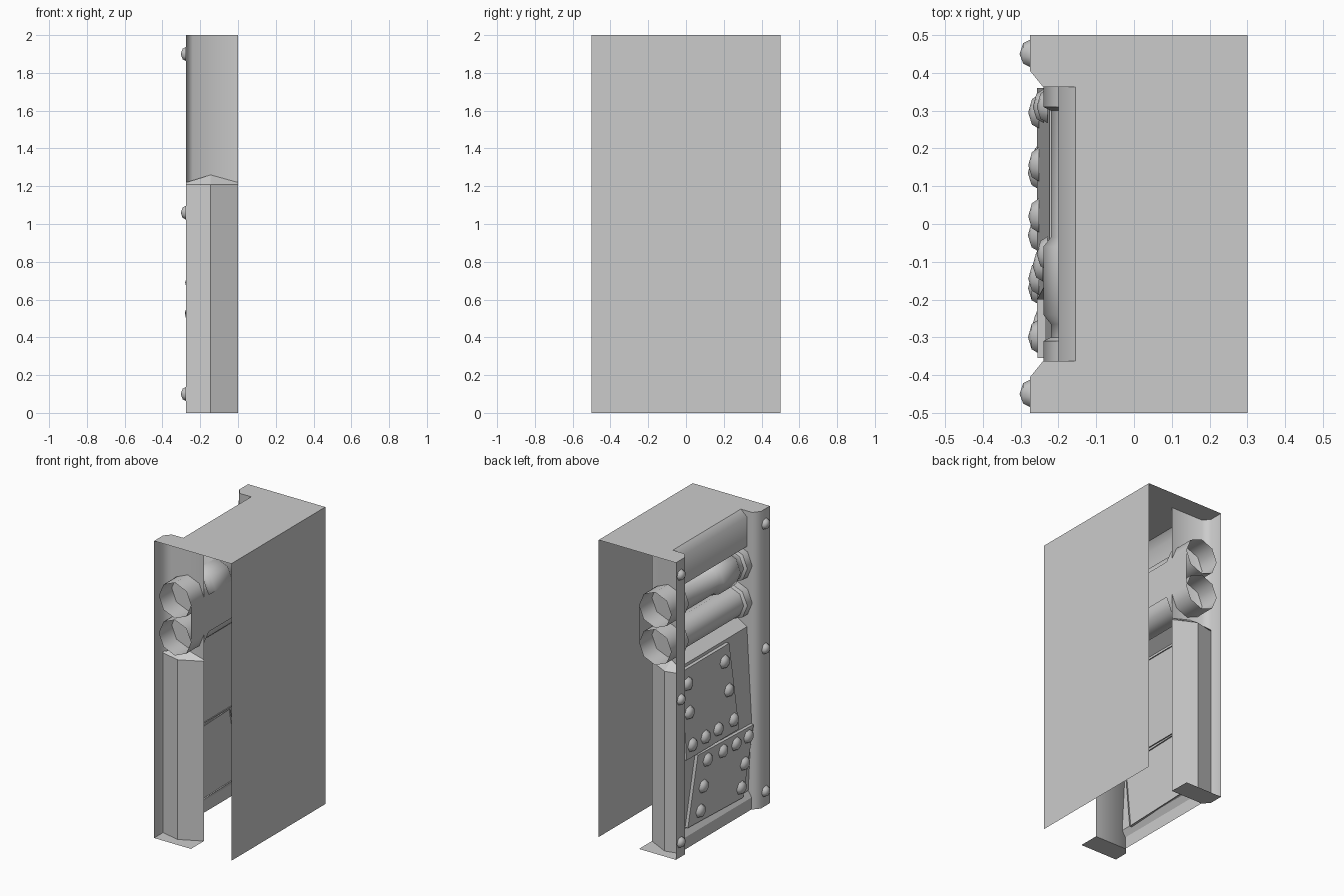
import bpy, bmesh, math

if "Cube" in bpy.data.objects:
    bpy.data.objects.remove(bpy.data.objects["Cube"])


def finish(name, bm, smooth=None):
    bmesh.ops.remove_doubles(bm, verts=bm.verts, dist=0.0005)
    bmesh.ops.recalc_face_normals(bm, faces=bm.faces)
    mesh = bpy.data.meshes.new(name)
    bm.to_mesh(mesh)
    bm.free()
    ob = bpy.data.objects.new(name, mesh)
    bpy.context.collection.objects.link(ob)
    if smooth:
        bpy.context.view_layer.objects.active = ob
        ob.select_set(True)
        bpy.ops.object.shade_smooth_by_angle(angle=math.radians(smooth))
        ob.select_set(False)
    return ob


def polygon(bm, pts):
    bm.faces.new([bm.verts.new(p) for p in pts])


def strip(bm, a, b):
    """Open sheet between two matching point rows."""
    for i in range(len(a) - 1):
        polygon(bm, [a[i], a[i + 1], b[i + 1], b[i]])


def sheet_along_y(name, xz, y0, y1, smooth=None):
    bm = bmesh.new()
    strip(bm, [(x, y0, z) for x, z in xz], [(x, y1, z) for x, z in xz])
    return finish(name, bm, smooth)


def lathe_y(name, profile, cx, cz, sides=8):
    """Open tube around a y axis; profile is (y, radius)."""
    bm = bmesh.new()
    rings = []
    for i in range(sides + 1):
        a = 2 * math.pi * i / sides
        rings.append([(cx + r * math.cos(a), y, cz + r * math.sin(a)) for y, r in profile])
    for a, b in zip(rings, rings[1:]):
        strip(bm, a, b)
    return finish(name, bm, 46)


def rivet(name, x, y, z, r=0.04, h=0.028, sides=7):
    """Low dome facing -x."""
    bm = bmesh.new()
    rows = [(1.0, 0.0), (0.75, 0.65)]
    rings = []
    for i in range(sides + 1):
        a = 2 * math.pi * i / sides
        rings.append([(x - h * k, y + r * s * math.cos(a), z + r * s * math.sin(a)) for s, k in rows])
    for a, b in zip(rings, rings[1:]):
        strip(bm, a, b)
        polygon(bm, [a[-1], b[-1], (x - h, y, z)])
    finish(name, bm, 60)


# Back wall
sheet_along_y("back_wall", [(0.3, 0), (0.3, 2)], -0.5, 0.5)

# Top plate: full width over the pillars, set back between them
bm = bmesh.new()
polygon(bm, [(0.3, -0.5, 2), (0.3, 0.5, 2), (-0.275, 0.5, 2), (-0.275, 0.405, 2),
             (-0.24, 0.362, 2), (-0.155, 0.362, 2), (-0.155, -0.362, 2),
             (-0.24, -0.362, 2), (-0.275, -0.405, 2), (-0.275, -0.5, 2)])
finish("top_plate", bm)

# Bevelled upper fascia and gently bowed main panel with a sill
sheet_along_y("upper_fascia", [(-0.155, 2), (-0.2, 1.96), (-0.2, 1.76), (-0.12, 1.76)],
              -0.362, 0.362, 60)
sheet_along_y("main_panel", [(-0.12, 1.27), (-0.2, 1.22), (-0.235, 0.6), (-0.21, 0.12),
                             (-0.235, 0.08), (-0.235, 0)], -0.362, 0.362)

# Side pillars: outer strip, chamfer, inner wall, foot and inner column
for s, side in ((1, "left"), (-1, "right")):
    plan = [(-0.275, 0.5 * s), (-0.275, 0.405 * s), (-0.24, 0.362 * s), (0, 0.362 * s)]
    bm = bmesh.new()
    strip(bm, [(x, y, 0) for x, y in plan], [(x, y, 2) for x, y in plan])
    polygon(bm, [(x, y, 0) for x, y in plan] + [(0, 0.5 * s, 0)])
    finish("pillar_" + side, bm, 60)
    # column faces end in a short slope that runs back to the wall
    col = [(-0.275, 0.405 * s), (-0.145, 0.435 * s), (0, 0.362 * s)]
    bm = bmesh.new()
    top = [(x, y, 1.21) for x, y in col]
    strip(bm, [(x, y, 0) for x, y in col], top)
    strip(bm, top, [(-0.275, 0.405 * s, 1.22), (-0.145, 0.362 * s, 1.26), (0, 0.362 * s, 1.22)])
    finish("pillar_column_" + side, bm)
    for z in (0.1, 1.06, 1.9):
        rivet("pillar_rivet", -0.275, 0.45 * s, z, 0.038)

# Two pipes with wide collars; the upper one has an extra coupling
wide, thin = 0.12, 0.1
lathe_y("upper_pipe", [(-0.5, wide), (-0.31, wide), (-0.3, thin), (-0.265, thin), (-0.24, wide),
                       (-0.06, wide), (-0.035, thin), (0.3, thin), (0.31, wide), (0.5, wide)],
        -0.12, 1.64)
lathe_y("lower_pipe", [(-0.5, wide), (-0.31, wide), (-0.3, thin), (0.3, thin),
                       (0.31, wide), (0.5, wide)], -0.12, 1.39)
sheet_along_y("pipe_backing", [(0, 1.39), (0, 1.64)], -0.5, 0.5)


def patch_x(z):
    """The patches lean out toward the seam where they meet."""
    return -0.257 + 0.055 * abs(z - 0.6)


# Riveted patch plates on the main panel
def patch(name, yz):
    bm = bmesh.new()
    front = [(patch_x(z), y, z) for y, z in yz]
    back = [(x + 0.03, y, z) for x, y, z in front]
    polygon(bm, front)
    strip(bm, front + front[:1], back + back[:1])
    finish(name, bm)


patch("upper_patch", [(0.36, 1.2), (-0.14, 1.2), (-0.2, 0.61), (0.36, 0.61)])
patch("lower_patch", [(0.24, 0.6), (-0.355, 0.58), (-0.28, 0.11), (0.31, 0.13)])
for y, z in [(-0.08, 1.1), (-0.11, 0.9), (-0.145, 0.69), (0.02, 0.69), (0.155, 0.69),
             (0.295, 0.69), (0.31, 0.91), (0.31, 1.1),
             (-0.3, 0.52), (-0.17, 0.52), (-0.03, 0.525), (0.135, 0.53),
             (-0.275, 0.345), (-0.25, 0.19), (0.165, 0.36), (0.185, 0.2)]:
    rivet("patch_rivet", patch_x(z), y, z, 0.047, 0.028)
